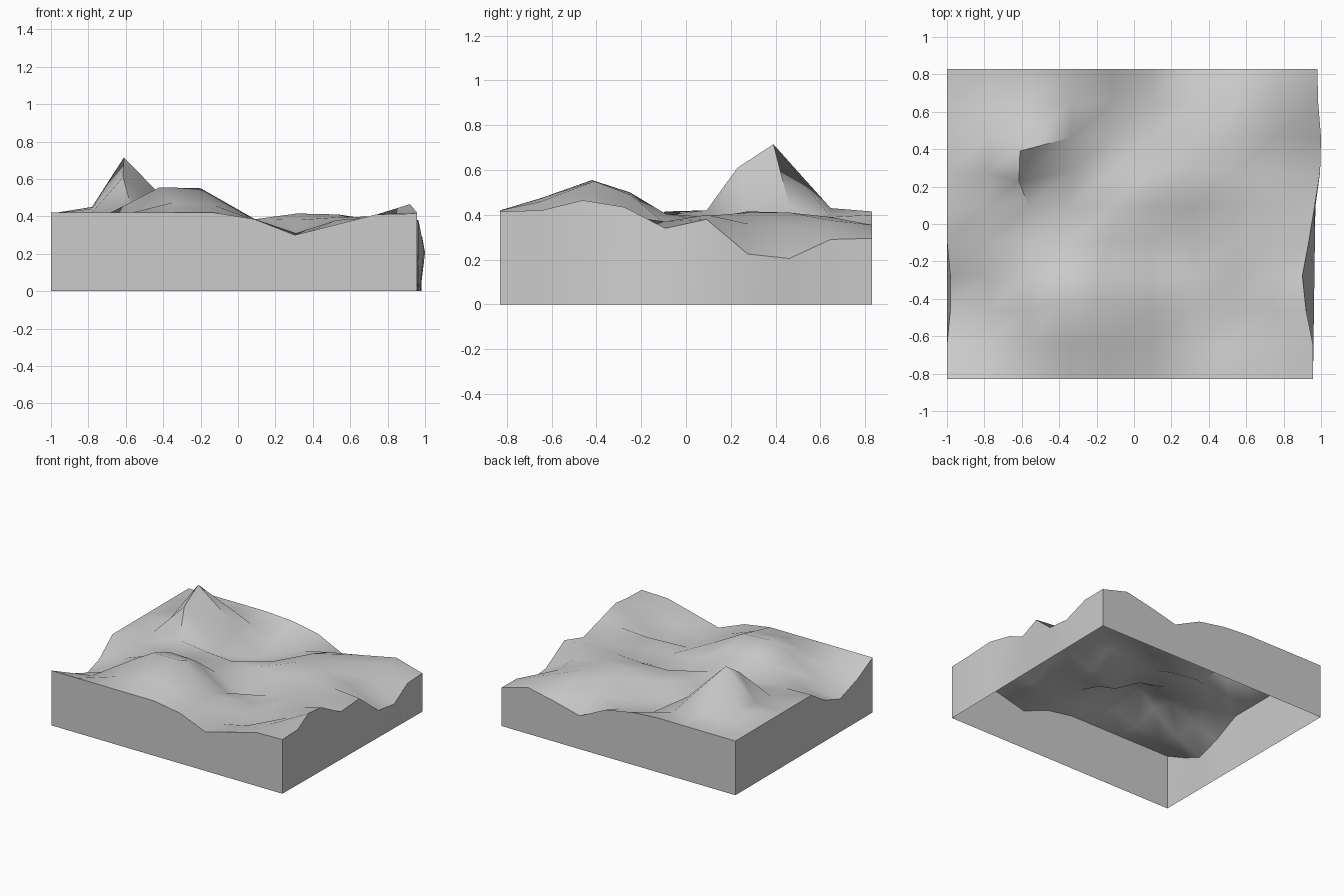
import bpy, bmesh

if "Cube" in bpy.data.objects:
    bpy.data.objects.remove(bpy.data.objects["Cube"])

# Terrain heights in hundredths, rows from front (-y) to back (+y)
HEIGHTS = [
    [42, 42, 42, 42, 42, 38.5, 30, 35.5, 41, 41.5],
    [32.5, 37, 42, 47.5, 46, 38, 29, 33.5, 41, 42],
    [24, 33, 48, 55.5, 55, 38.5, 29, 28, 38.5, 46.5],
    [30, 36, 44, 50, 49, 33, 31, 38, 39.5, 43.5],
    [41.5, 41, 40, 40.5, 36, 23, 29.5, 36, 37, 34],
    [41.5, 42, 42, 39, 37.5, 38.5, 38, 39.5, 40, 38],
    [41.5, 44, 61, 30, 27.5, 36, 41.5, 41, 36, 22.5],
    [41.5, 45, 71.5, 44, 26, 29.5, 41, 41, 35, 20.5],
    [41.5, 42, 43, 39, 31, 30, 35, 39, 37.5, 29],
    [41.5, 41.5, 41.5, 41.5, 40, 36, 25.5, 31, 35.5, 29.5],
]
N = len(HEIGHTS)
RIGHT_X = [.957, .957, .92, .90, .935, .965, .995, 1.0, .985, .98]
# Points pushed sideways on the peak and the ridge: (row, column) -> (x, y)
NUDGED = {(7, 2): (-.61, .39), (6, 2): (-.615, .23),
          (2, 3): (-.42, -.42), (2, 4): (-.20, -.41),
          (3, 3): (-.40, -.25), (3, 4): (-.18, -.25)}


def base_xy(r, c):
    right = .957 + .023 * r / (N - 1)
    return -1 + (right + 1) * c / (N - 1), -.83 + 1.66 * r / (N - 1)


def top_point(r, c):
    x, y = NUDGED.get((r, c), base_xy(r, c))
    if c == N - 1:
        x = RIGHT_X[r]
    if c == 0 and r in (2, 3):
        x += .018
    return x, y, HEIGHTS[r][c] / 100


bm = bmesh.new()

# Rolling top surface
top = [[bm.verts.new(top_point(r, c)) for c in range(N)] for r in range(N)]
for r in range(N - 1):
    for c in range(N - 1):
        bm.faces.new((top[r][c], top[r][c + 1], top[r + 1][c + 1], top[r + 1][c]))

# Side walls around the rim, open underneath
last = N - 1
rim = ([(0, c) for c in range(last)] + [(r, last) for r in range(last)]
       + [(last, c) for c in range(last, 0, -1)] + [(r, 0) for r in range(last, 0, -1)])
foot = [bm.verts.new((*base_xy(r, c), 0)) for r, c in rim]
for i, (r, c) in enumerate(rim):
    j = (i + 1) % len(rim)
    r2, c2 = rim[j]
    bm.faces.new((foot[i], foot[j], top[r2][c2], top[r][c]))

mesh = bpy.data.meshes.new("terrain_block")
bm.to_mesh(mesh)
bm.free()
terrain = bpy.data.objects.new("terrain_block", mesh)
bpy.context.collection.objects.link(terrain)

# Smooth hills, sharp rim and corners
bpy.context.view_layer.objects.active = terrain
terrain.select_set(True)
bpy.ops.object.shade_smooth_by_angle(angle=0.9)
